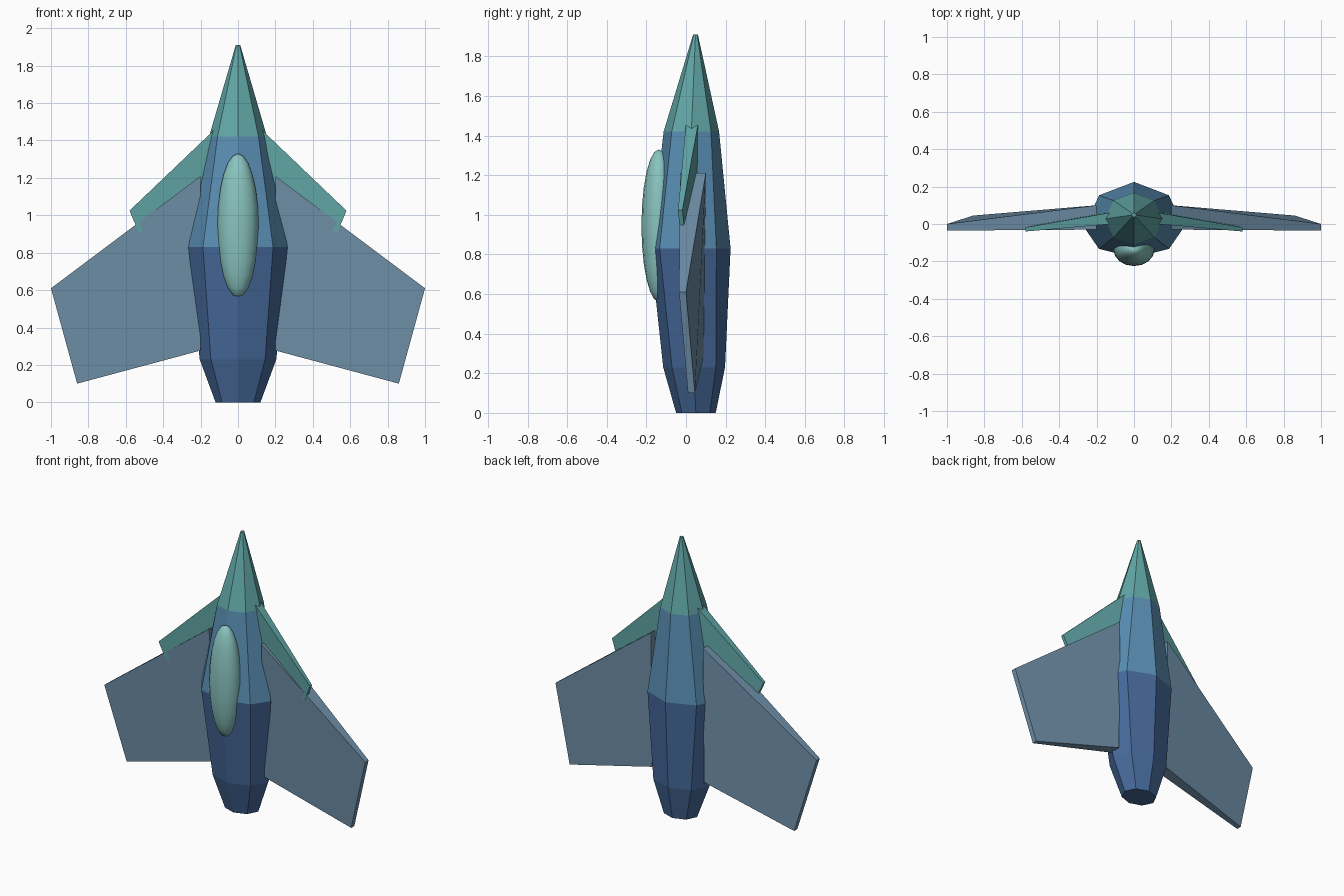
import bpy, bmesh, math

if "Cube" in bpy.data.objects:
    bpy.data.objects.remove(bpy.data.objects["Cube"])


def material(name, color):
    m = bpy.data.materials.new(name)
    m.diffuse_color = (*color, 1)
    m.use_nodes = True
    m.node_tree.nodes["Principled BSDF"].inputs["Base Color"].default_value = m.diffuse_color
    return m


BLUE = material("blue", (0.10, 0.27, 0.45))
NAVY = material("navy", (0.06, 0.14, 0.32))
TEAL = material("teal", (0.12, 0.38, 0.38))
STEEL = material("steel", (0.16, 0.28, 0.40))
GLASS = material("glass", (0.25, 0.55, 0.52))


def make_object(name, bm, mats):
    bmesh.ops.recalc_face_normals(bm, faces=bm.faces)
    me = bpy.data.meshes.new(name)
    bm.to_mesh(me)
    bm.free()
    for m in mats:
        me.materials.append(m)
    ob = bpy.data.objects.new(name, me)
    bpy.context.collection.objects.link(ob)
    return ob


def loft(name, sections, sides, mats, mat_ids):
    """Sections are (z, y of the widest line, half width, front depth, back depth)."""
    bm = bmesh.new()
    rings = []
    for z, cy, rx, front, back in sections:
        ring = []
        for i in range(sides):
            a = 2 * math.pi * i / sides
            s = math.sin(a)
            ring.append(bm.verts.new((rx * math.cos(a), cy + s * (back if s > 0 else front), z)))
        rings.append(ring)
    for k, (lo, hi) in enumerate(zip(rings, rings[1:])):
        for i in range(sides):
            j = (i + 1) % sides
            bm.faces.new((lo[i], lo[j], hi[j], hi[i])).material_index = mat_ids[k]
    bm.faces.new(rings[0]).material_index = mat_ids[0]
    bm.faces.new(rings[-1]).material_index = mat_ids[-1]
    return make_object(name, bm, mats)


def fin(name, outline, mat):
    """Mirrored slab; each outline corner is (x, z, front y, back y)."""
    bm = bmesh.new()
    front = [bm.verts.new((x, y0, z)) for x, z, y0, y1 in outline]
    back = [bm.verts.new((x, y1, z)) for x, z, y0, y1 in outline]
    bm.faces.new(front)
    bm.faces.new(back)
    for i in range(4):
        j = (i + 1) % 4
        bm.faces.new((front[i], front[j], back[j], back[i]))
    ob = make_object(name, bm, [mat])
    mirror = ob.modifiers.new("mirror", 'MIRROR')
    mirror.use_mirror_merge = False
    return ob


# Eight-sided fuselage from tail to nose
loft("fuselage",
     [(0.0, 0.05, 0.12, 0.10, 0.10), (0.23, 0.037, 0.205, 0.152, 0.16),
      (0.83, -0.02, 0.265, 0.16, 0.245), (1.42, 0.027, 0.155, 0.14, 0.14),
      (1.91, 0.048, 0.012, 0.012, 0.012)],
     8, [NAVY, BLUE, TEAL], [0, 0, 1, 2])

# Main wings, thick at the root: root leading, tip leading, tip trailing, root trailing
fin("wings", [(0.20, 1.21, -0.03, 0.10), (1.0, 0.61, -0.035, 0.0),
              (0.86, 0.10, 0.01, 0.045), (0.20, 0.277, 0.005, 0.088)], STEEL)

# Small forward wings, sunk into the fuselage
fin("canards", [(0.12, 1.464, 0.0, 0.062), (0.58, 1.025, -0.04, -0.018),
                (0.53, 0.905, -0.03, -0.005), (0.12, 1.16, 0.005, 0.067)], TEAL)

# Smooth canopy bubble
bm = bmesh.new()
bmesh.ops.create_uvsphere(bm, u_segments=16, v_segments=12, radius=1)
bmesh.ops.scale(bm, vec=(0.11, 0.088, 0.385), verts=bm.verts)
bmesh.ops.translate(bm, vec=(0, -0.137, 0.945), verts=bm.verts)
for f in bm.faces:
    f.smooth = True
make_object("canopy", bm, [GLASS])
